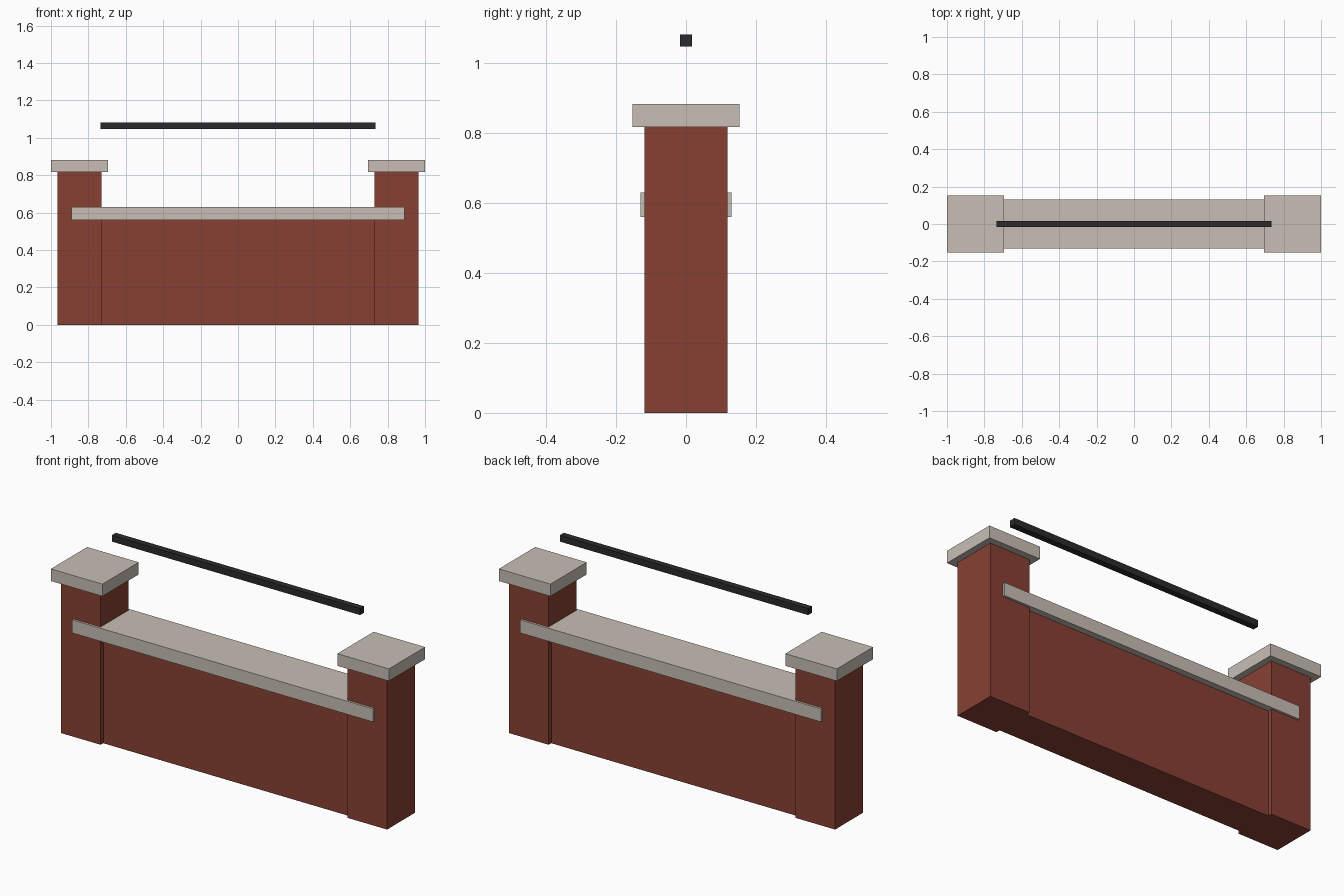
import bpy

cube = bpy.data.objects.get("Cube")
if cube:
    bpy.data.objects.remove(cube, do_unlink=True)


def make_material(name, rgb):
    mat = bpy.data.materials.new(name)
    mat.use_nodes = True
    colour = (*rgb, 1.0)
    mat.diffuse_color = colour
    mat.node_tree.nodes["Principled BSDF"].inputs["Base Color"].default_value = colour
    return mat


def box(name, mat, x, y, z):
    """Flat-sided block from (min, max) ranges on each axis."""
    ranges = (x, y, z)
    bpy.ops.mesh.primitive_cube_add(size=1, location=[(a + b) / 2 for a, b in ranges])
    obj = bpy.context.object
    obj.name = name
    obj.scale = [b - a for a, b in ranges]
    bpy.ops.object.transform_apply(location=False, rotation=False, scale=True)
    obj.data.materials.append(mat)
    return obj


brick = make_material("brick red", (0.242, 0.051, 0.034))
stone = make_material("pale stone", (0.58, 0.52, 0.46))
iron = make_material("black iron", (0.024, 0.024, 0.026))

# Low wall with its stone coping
box("wall", brick, (-0.73, 0.73), (-0.096, 0.096), (0, 0.56))
box("coping", stone, (-0.89, 0.89), (-0.13, 0.13), (0.56, 0.63))

# Capped pillar at each end
for side, s in (("left", 1), ("right", -1)):
    box(side + "_pillar", brick, sorted((0.73 * s, 0.965 * s)), (-0.118, 0.118), (0, 0.817))
    box(side + "_pillar_cap", stone, sorted((0.695 * s, s)), (-0.153, 0.153), (0.817, 0.882))

# Thin rail above the wall
box("rail", iron, (-0.735, 0.735), (-0.017, 0.017), (1.047, 1.081))
